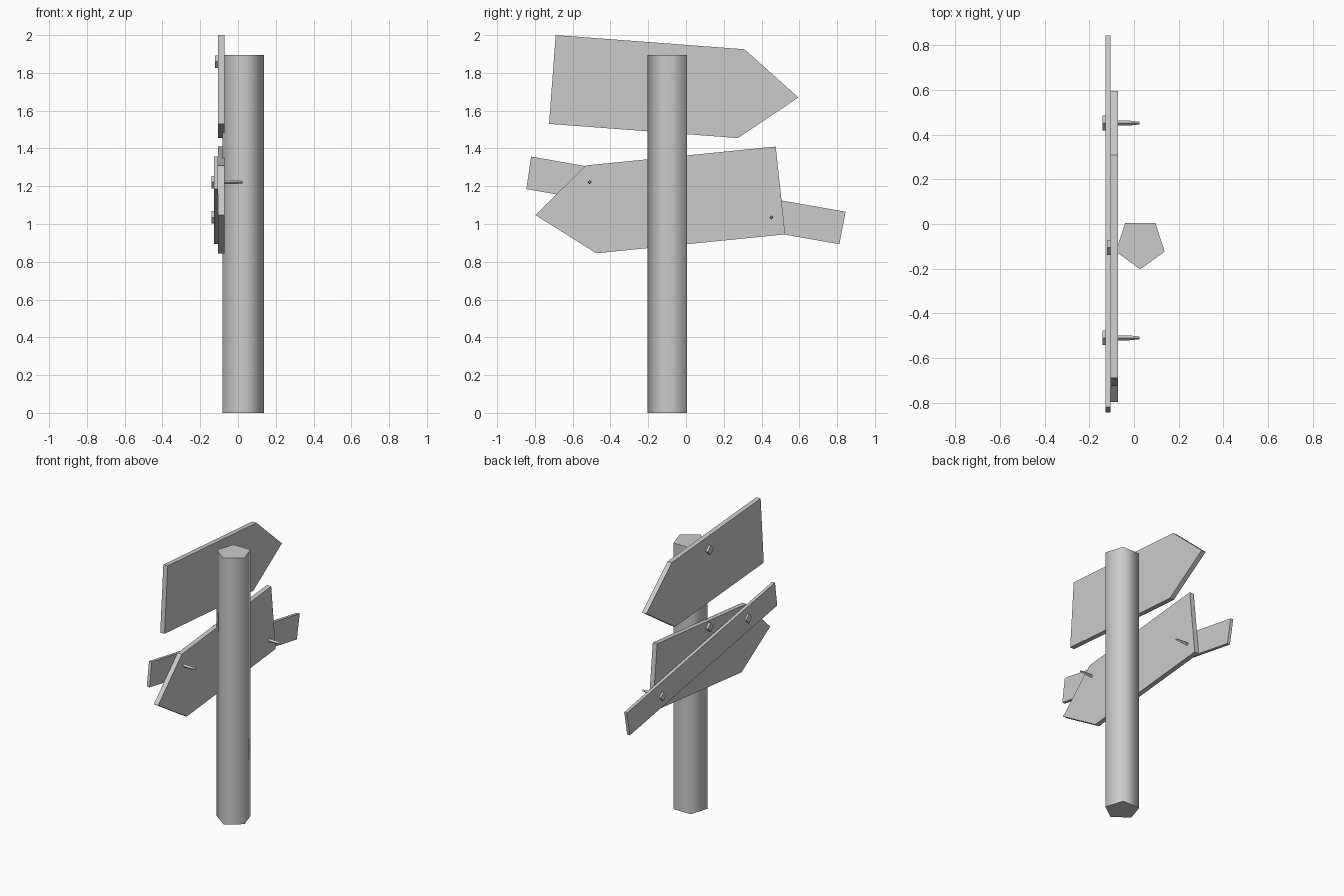
import bpy, bmesh, math
from mathutils import Matrix

if "Cube" in bpy.data.objects:
    bpy.data.objects.remove(bpy.data.objects["Cube"])


def finish(bm, name):
    bmesh.ops.recalc_face_normals(bm, faces=bm.faces)
    mesh = bpy.data.meshes.new(name)
    bm.to_mesh(mesh)
    bm.free()
    obj = bpy.data.objects.new(name, mesh)
    bpy.context.collection.objects.link(obj)
    return obj


def board(name, outline, x0, x1):
    """Extrude a (y, z) outline from x0 to x1."""
    bm = bmesh.new()
    face = bm.faces.new([bm.verts.new((x0, y, z)) for y, z in outline])
    ext = bmesh.ops.extrude_face_region(bm, geom=[face])
    moved = [v for v in ext["geom"] if isinstance(v, bmesh.types.BMVert)]
    bmesh.ops.translate(bm, verts=moved, vec=(x1 - x0, 0, 0))
    return finish(bm, name)


def nail(name, x, y, z):
    """Four-sided nail along +x: flat head, collar and tapered shaft."""
    bm = bmesh.new()
    rings = []
    for dx, r in ((0, .033), (.016, .033), (.016, .012), (.12, .011), (.165, .006)):
        rings.append([bm.verts.new((x + dx, y + r * math.cos(a), z + r * math.sin(a)))
                      for a in (i * math.pi / 2 for i in range(4))])
    for a, b in zip(rings, rings[1:]):
        for i in range(4):
            j = (i + 1) % 4
            bm.faces.new((a[i], a[j], b[j], b[i]))
    bm.faces.new(rings[0])
    bm.faces.new(rings[-1])
    return finish(bm, name)


# Five-sided post, smooth around its sides with crisp ends
H = 1.895
bm = bmesh.new()
bmesh.ops.create_cone(bm, cap_ends=True, segments=5, radius1=.115, radius2=.115, depth=H,
                      matrix=Matrix.Translation((.028, -.088, H / 2))
                      @ Matrix.Rotation(-math.pi / 2 - math.pi / 2, 4, 'Z'))
for f in bm.faces:
    f.smooth = abs(f.normal.z) < .5
for e in bm.edges:
    e.smooth = abs(e.verts[0].co.z - e.verts[1].co.z) > .5
finish(bm, "post")

# Arrow boards and the thin plank nailed across
board("upper_arrow_board",
      [(-.69, 2), (.31, 1.925), (.595, 1.67), (.275, 1.455), (-.725, 1.53)], -.105, -.071)
board("lower_arrow_board",
      [(-.53, 1.31), (.475, 1.41), (.525, .945), (-.475, .845), (-.797, 1.047)], -.105, -.071)
board("cross_plank",
      [(-.82, 1.357), (-.845, 1.185), (.812, .893), (.845, 1.065)], -.127, -.105)

# Nails
for name, x, y, z in (("upper_post_nail", -.121, -.105, 1.86),
                      ("lower_post_nail", -.121, -.105, 1.31),
                      ("plank_nail_left", -.14, -.51, 1.222),
                      ("plank_nail_right", -.14, .452, 1.035)):
    nail(name, x, y, z)
